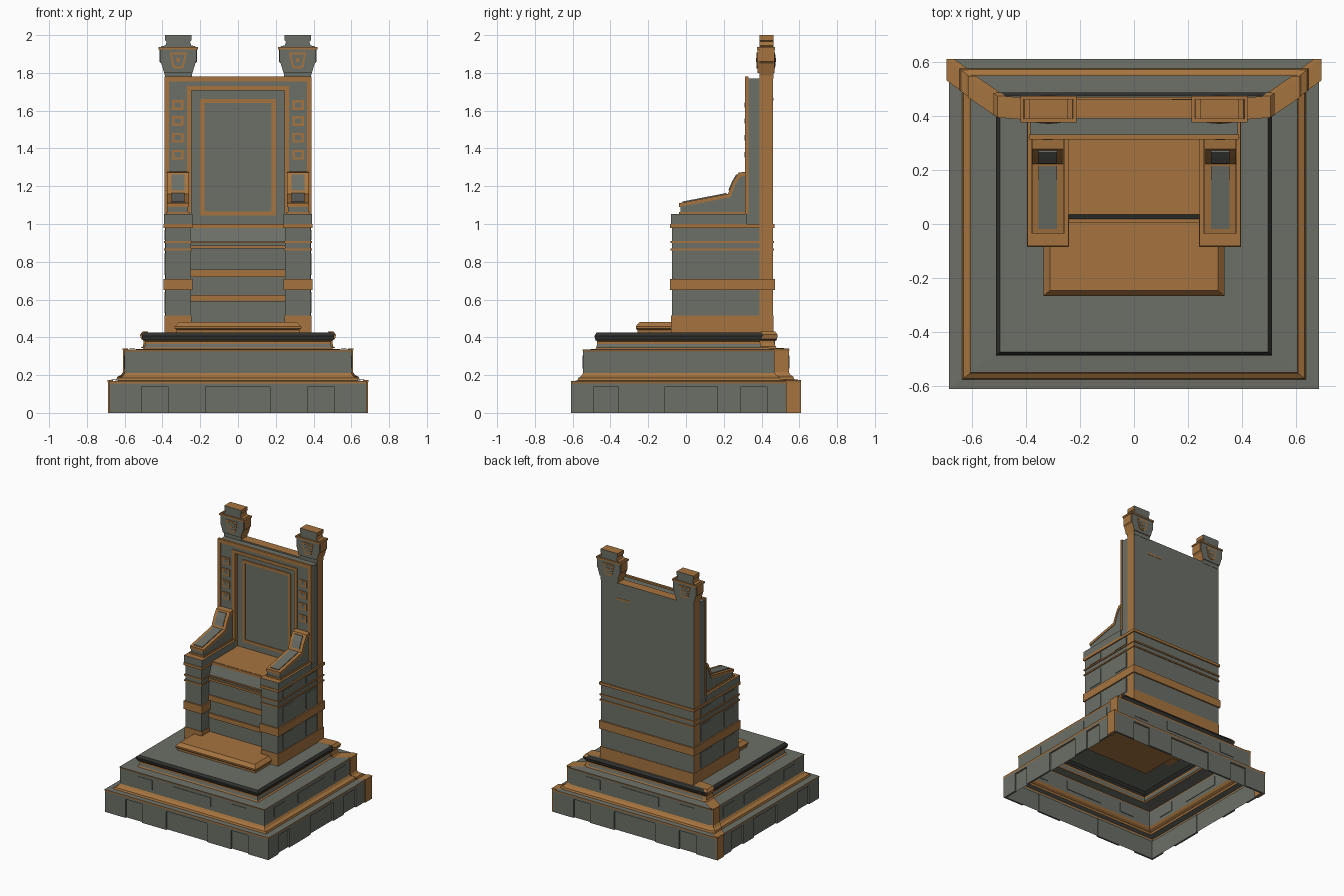
import bpy, bmesh
from mathutils import Vector

if "Cube" in bpy.data.objects:
    bpy.data.objects.remove(bpy.data.objects["Cube"])


def material(name, rgb):
    m = bpy.data.materials.new(name)
    m.diffuse_color = (*rgb, 1)
    m.use_nodes = True
    m.node_tree.nodes["Principled BSDF"].inputs["Base Color"].default_value = m.diffuse_color
    return m


GREY = material("stone grey", (0.15, 0.16, 0.135))
GOLD = material("bronze orange", (0.38, 0.175, 0.05))
DARK = material("dark stone", (0.03, 0.031, 0.028))
MATS = [GREY, GOLD, DARK]
G, O, D = 0, 1, 2


def finish(name, bm, rule=None, recalc=True):
    if recalc:
        bmesh.ops.recalc_face_normals(bm, faces=bm.faces)
    bm.normal_update()
    if rule is not None:
        for f in bm.faces:
            f.material_index = rule(f.normal) if callable(rule) else rule
    me = bpy.data.meshes.new(name)
    bm.to_mesh(me)
    bm.free()
    for m in MATS:
        me.materials.append(m)
    ob = bpy.data.objects.new(name, me)
    bpy.context.collection.objects.link(ob)
    return ob


def skin(bm, rings):
    """Bridge equal-length closed rings of points and cap both ends."""
    vs = [[bm.verts.new(p) for p in r] for r in rings]
    n = len(vs[0])
    for a, b in zip(vs, vs[1:]):
        for i in range(n):
            j = (i + 1) % n
            bm.faces.new((a[i], a[j], b[j], b[i]))
    bm.faces.new(vs[0][::-1])
    bm.faces.new(vs[-1])


def boxes(name, items, rule, mirror=False):
    """items: (x0, x1, y0, y1, z0, z1); mirror repeats them across x."""
    bm = bmesh.new()
    for x0, x1, y0, y1, z0, z1 in items:
        for s in ((1, -1) if mirror else (1,)):
            skin(bm, [[(s * x0, y0, z), (s * x1, y0, z), (s * x1, y1, z), (s * x0, y1, z)]
                      for z in (z0, z1)])
    return finish(name, bm, rule)


def prism(name, pts, axis, a0, a1, rule, mirror=False):
    """Extrude a profile: axis 'x' takes (y, z) points, axis 'y' takes (x, z)."""
    bm = bmesh.new()
    for s in ((1, -1) if mirror else (1,)):
        if axis == 'x':
            rings = [[(s * a, p, q) for p, q in pts] for a in (a0, a1)]
        else:
            rings = [[(s * p, a, q) for p, q in pts] for a in (a0, a1)]
        skin(bm, rings)
    return finish(name, bm, rule)


def sides_orange(n):
    return G if abs(n.y) > 0.7 else O


def top_orange(n):
    return O if n.z > 0.9 else G


# Stepped base: hollow shell of rectangular rings (half x, half y, z, colour)
RINGS = [(.668, .598, 0, G), (.668, .598, .14, G), (.68, .61, .14, O), (.68, .61, .156, G),
         (.683, .61, .168, O), (.635, .575, .171, G), (.63, .57, .185, O), (.61, .555, .195, O),
         (.60, .545, .21, O), (.60, .545, .325, G), (.604, .548, .335, O), (.505, .48, .338, G),
         (.495, .475, .346, O), (.49, .47, .365, G), (.49, .47, .378, O), (.505, .48, .386, O),
         (.51, .485, .408, D), (.495, .473, .425, D)]
bm = bmesh.new()
prev = None
for hx, hy, z, mat in RINGS:
    ring = [bm.verts.new(p) for p in ((-hx, -hy, z), (hx, -hy, z), (hx, hy, z), (-hx, hy, z))]
    if prev:
        for i in range(4):
            j = (i + 1) % 4
            bm.faces.new((prev[i], prev[j], ring[j], ring[i])).material_index = mat
    prev = ring
bm.faces.new(prev).material_index = G
finish("stepped_base", bm, recalc=False)

# Raised blocks around the lowest step
FX = [(-.68, -.51), (-.37, -.17), (.17, .37), (.51, .68)]
SY = [(-.61, -.49), (-.36, -.11), (.165, .29), (.43, .61)]
blocks = [(a, b, y, y + .014, 0, .141) for a, b in FX for y in (-.61, .596)]
blocks += [(x, x + .014, a, b, 0, .141) for a, b in SY for x in (-.68, .666)]
boxes("base_blocks", blocks, G)

# Thin panels on the middle step
panels = [(a, b, y, y + .008, .235, .305) for a, b in ((-.45, -.33), (-.155, .155), (.33, .45))
          for y in (-.549, .541)]
panels += [(x, x + .008, a, b, .235, .305) for a, b in ((-.43, -.3), (-.15, .17), (.29, .42))
           for x in (-.604, .596)]
boxes("step_panels", panels, G)

# Orange ribbon climbing the base sides near the back
bm = bmesh.new()
path = [r[:3] for r in RINGS] + [(.39, .465, .426)]
path[0], path[1] = (.68, .61, 0), (.68, .61, .1)
for s in (1, -1):
    skin(bm, [[(s * (hx + .009), hy - .08, z + (.006 if z else 0)),
               (s * (hx + .009), hy - .001, z + (.006 if z else 0)),
               (s * (hx - .02), hy - .001, z + (.006 if z else 0)),
               (s * (hx - .02), hy - .08, z + (.006 if z else 0))] for hx, hy, z in path])
finish("side_ribbons", bm, O)

# Foot step with a bevelled rim
bm = bmesh.new()
skin(bm, [[(-h, f, z), (h, f, z), (h, .03, z), (-h, .03, z)]
          for h, f, z in ((.325, -.258, .41), (.325, -.258, .44), (.335, -.266, .447),
                          (.335, -.266, .458), (.31, -.245, .482))])
finish("foot_step", bm, O)

# Throne body: side pillars, seat block, plinth
boxes("side_pillars", [(.25, .385, -.075, .395, .42, 1.03)], G, True)
boxes("inner_plinth", [(-.38, .38, .03, .45, .41, .5)], O)
prism("seat", [(.015, .42), (.015, .9), (.045, .985), (.045, 1.0), (.39, 1.0), (.39, .42)],
      'x', -.25, .25, top_orange)
boxes("seat_front_bands", [(-.25, .25, .005, .03, a, b) for a, b in
                           ((.59, .625), (.72, .76), (.87, .885), (.9, .908))]
      + [(-.25, .25, .036, .06, .98, .999)], O)

# Horizontal bands wrapping pillars and back
BANDS = [(.42, .515, .004), (.65, .71, .01), (.86, .87, .007), (.9, .91, .007), (.98, 1.0, .009)]
boxes("pillar_bands", [(.25 - e, .385 + e, -.075 - e, .395, a, b) for a, b, e in BANDS], O, True)
boxes("back_bands", [(-.385 - e, .385 + e, .392, .46 + e, a, b) for a, b, e in BANDS], O)
boxes("pillar_panels", [(.38, .39, y0, y1, a, b) for y0, y1 in ((-.02, .1), (.255, .38))
                        for a, b in ((.53, .64), (.73, .845), (.916, .968))], G, True)
boxes("arm_slabs", [(.242, .393, -.08, .32, 1.0, 1.052)], top_orange, True)

# Armrests
prism("armrest_bodies", [(-.03, 1.05), (-.03, 1.1), (.22, 1.145), (.25, 1.22), (.28, 1.265),
                         (.316, 1.27), (.316, 1.05)], 'x', .264, .372, G, True)
boxes("armrest_skirts", [(.257, .378, -.036, .316, 1.05, 1.064)], O, True)
prism("armrest_caps", [(-.036, 1.09), (-.036, 1.11), (.222, 1.16), (.248, 1.222), (.278, 1.272),
                       (.316, 1.277), (.316, 1.255), (.288, 1.25), (.262, 1.212), (.236, 1.142)],
      'x', .26, .376, O, True)
prism("armrest_top_plates", [(-.018, 1.108), (-.018, 1.119), (.214, 1.164), (.214, 1.15)],
      'x', .284, .352, G, True)
prism("armrest_rear_plates", [(.236, 1.18), (.224, 1.178), (.243, 1.224), (.265, 1.262),
                              (.28, 1.26)], 'x', .284, .352, G, True)

# Tall back: main slab, front frame and recessed field
boxes("back_slab", [(-.387, .387, .39, .46, .42, 1.78)], sides_orange)
boxes("back_frame", [(.255, .384, .319, .395, 1.0, 1.77)], G, True)
boxes("back_top_rail", [(-.255, .255, .319, .395, 1.72, 1.77)], G)
boxes("back_field", [(-.255, .255, .345, .395, .99, 1.72)], G)
boxes("frame_side_trim", [(.365, .388, .313, .33, 1.052, 1.78), (.246, .27, .313, .35, 1.0, 1.73)],
      O, True)
boxes("frame_top_trim", [(-.388, .388, .313, .33, 1.755, 1.782),
                         (-.27, .27, .313, .35, 1.706, 1.73)], O)
boxes("inner_border", [(-.2, .2, .338, .346, 1.64, 1.662), (-.2, .2, .338, .346, 1.045, 1.065),
                       (-.2, -.178, .338, .346, 1.045, 1.662),
                       (.178, .2, .338, .346, 1.045, 1.662)], O)
boxes("back_dash", [(.14, .26, .455, .462, 1.655, 1.668)], O)

# Small square studs on the frame
STUDS = (1.63, 1.545, 1.457, 1.367)
boxes("stud_rims", [(.288, .35, .312, .322, z - .026, z + .026) for z in STUDS], O, True)
boxes("stud_centres", [(.302, .336, .31, .322, z - .014, z + .014) for z in STUDS], G, True)

# Corner finials with shield emblems on both faces
C = .316
half = [(.07, 1.77), (.072, 1.79), (.09, 1.85), (.1, 1.86), (.1, 1.925), (.088, 1.942),
        (.068, 1.945), (.062, 1.965), (.07, 1.972), (.07, 2.0)]
prism("finials", [(C + w, z) for w, z in half] + [(C - w, z) for w, z in half[::-1]],
      'y', .388, .462, sides_orange, True)
boxes("finial_collars", [(C - .104, C + .104, .375, .472, 1.925, 1.937)], O, True)
half = [(.075, 1.8), (.09, 1.85), (.096, 1.862), (.096, 1.925)]
prism("finial_faces", [(C + w, z) for w, z in half] + [(C - w, z) for w, z in half[::-1]],
      'y', .378, .468, sides_orange, True)
for name, k, depth, col in (("shield_rims", 1, .004, O), ("shield_fields", .72, .006, G),
                            ("shield_bosses", .25, .008, O)):
    shield = [(-.046, .04), (.046, .04), (.03, -.035), (.018, -.046), (-.018, -.046), (-.03, -.035)]
    prism(name, [(C + k * x, 1.868 + k * z) for x, z in shield],
          'y', .378 - depth, .468 + depth, col, True)
